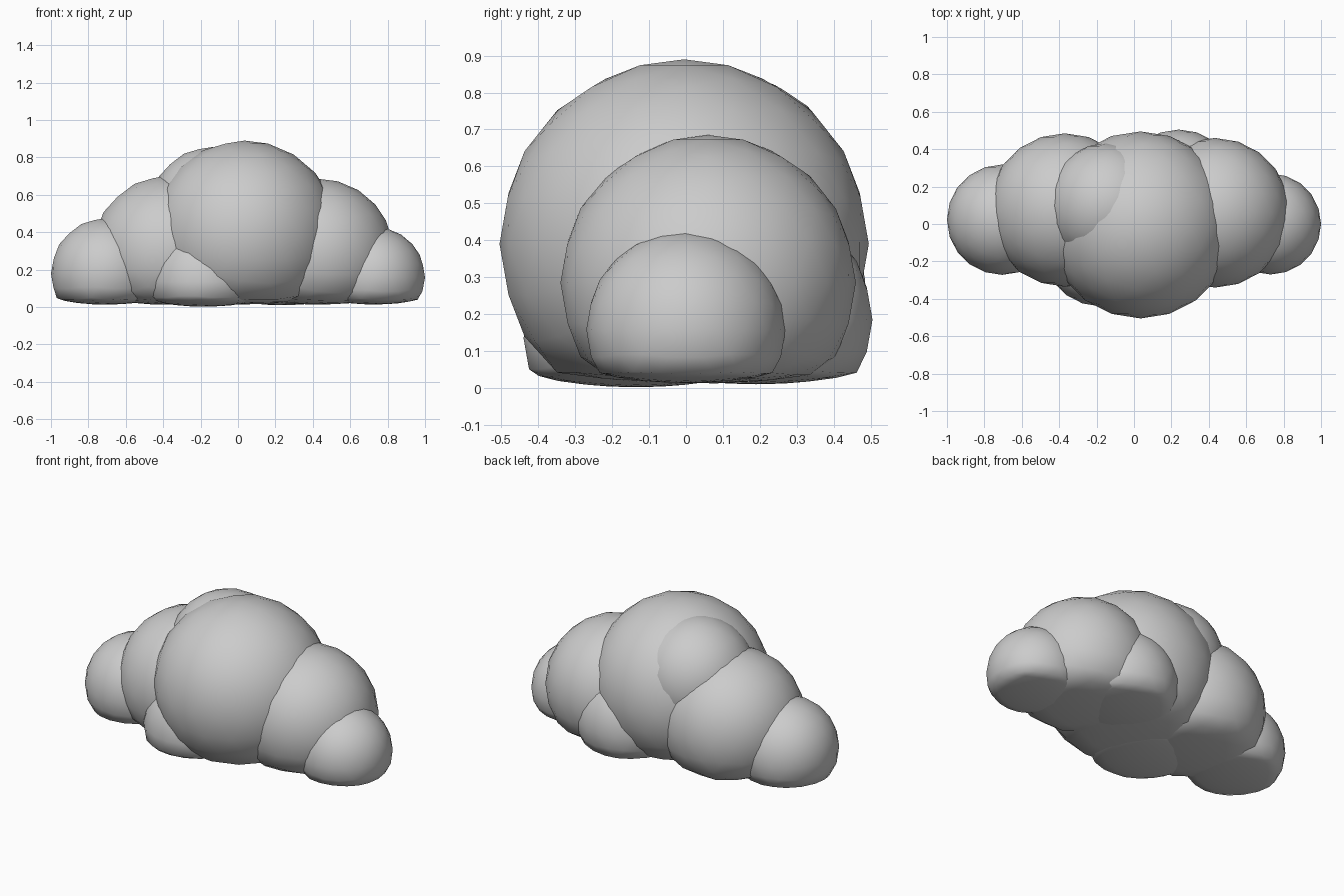
import bpy

if "Cube" in bpy.data.objects:
    bpy.data.objects.remove(bpy.data.objects["Cube"])

FLOOR = 0.045   # below this height the puffs are squashed
SQUASH = 0.2

# name: (x, y, z, radius)
puffs = {
    "main_puff": (0.035, -0.005, 0.39, 0.50),
    "right_puff": (0.433, 0.06, 0.285, 0.40),
    "right_end_puff": (0.73, 0.0, 0.158, 0.27),
    "left_puff": (-0.37, 0.075, 0.292, 0.41),
    "left_end_puff": (-0.705, 0.023, 0.18, 0.295),
    "upper_back_puff": (-0.14, 0.10, 0.522, 0.333),
    "lower_front_puff": (-0.18, -0.135, 0.135, 0.305),
    "lower_back_puff": (0.24, 0.19, 0.185, 0.315),
}


def add_puff(name, x, y, z, r):
    bpy.ops.mesh.primitive_ico_sphere_add(subdivisions=3, radius=r, location=(x, y, z))
    ob = bpy.context.object
    ob.name = name
    # Flatten the underside into a shallow bulge
    for v in ob.data.vertices:
        h = v.co.z + z
        if h < FLOOR:
            v.co.z = FLOOR + (h - FLOOR) * SQUASH - z
    bpy.ops.object.shade_smooth()


for name, dims in puffs.items():
    add_puff(name, *dims)
